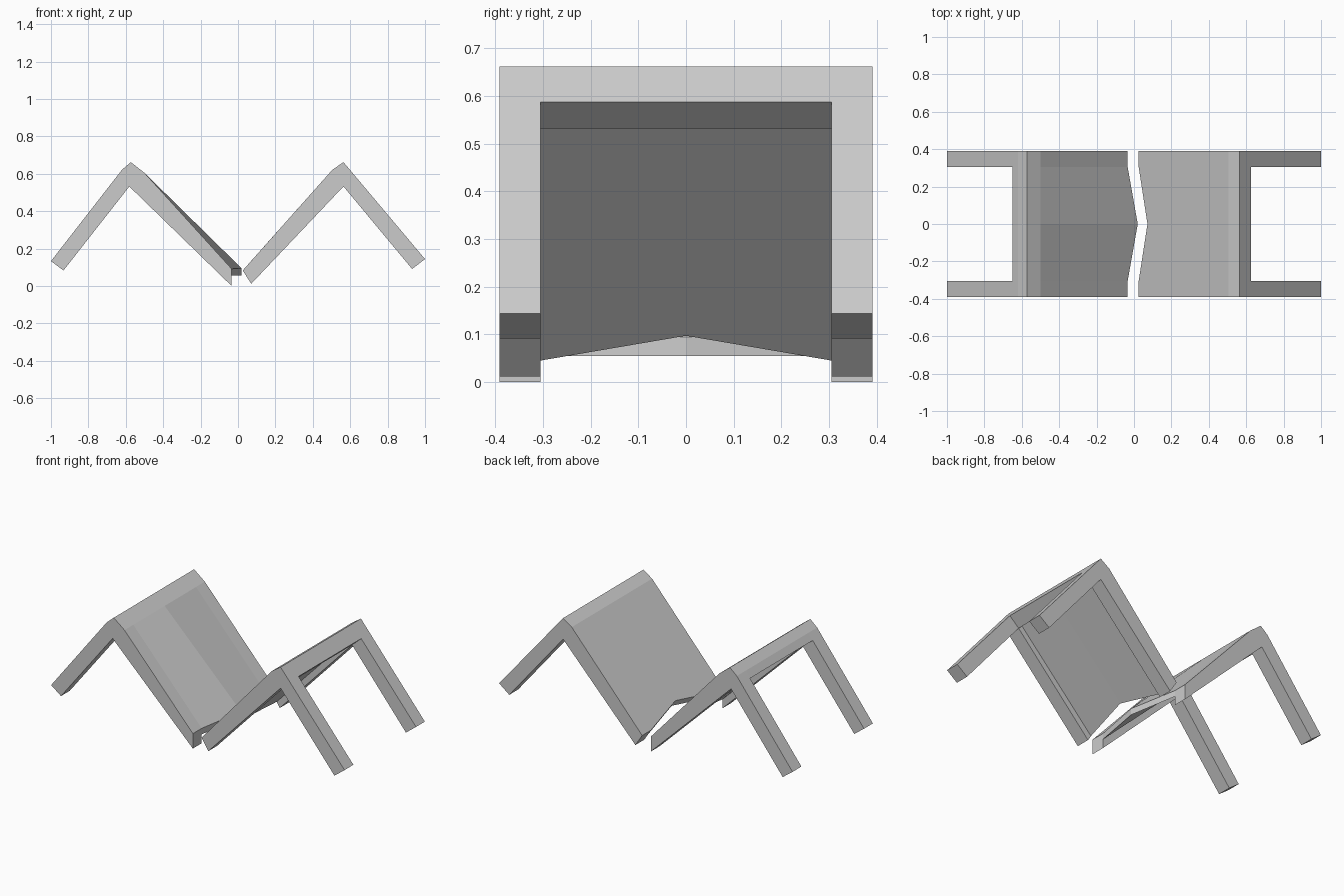
import bpy, bmesh

if "Cube" in bpy.data.objects:
    bpy.data.objects.remove(bpy.data.objects["Cube"])


def loft(name, sections):
    """Join equal-length (x, z) profiles, each placed at its own y, with end caps."""
    bm = bmesh.new()
    rings = [[bm.verts.new((x, y, z)) for x, z in prof] for y, prof in sections]
    n = len(rings[0])
    for a, b in zip(rings, rings[1:]):
        for i in range(n):
            j = (i + 1) % n
            bm.faces.new((a[i], a[j], b[j], b[i]))
    bm.faces.new(rings[0])
    bm.faces.new(rings[-1])
    bmesh.ops.recalc_face_normals(bm, faces=bm.faces)
    # split bent caps and twisted quads cleanly
    bmesh.ops.triangulate(bm, faces=[f for f in bm.faces if len(f.verts) > 4])
    mesh = bpy.data.meshes.new(name)
    bm.to_mesh(mesh)
    bm.free()
    obj = bpy.data.objects.new(name, mesh)
    bpy.context.collection.objects.link(obj)
    return obj


INNER, OUTER = 0.305, 0.391

# Bent side bars: leg, apex, long slope
left_bar = [(-1, .133), (-.62, .622), (-.573, .662), (-.5, .605),
            (-.034, .092), (-.034, 0), (-.581, .532), (-.933, .083)]
right_bar = [(1, .144), (.564, .662), (.505, .622), (.025, .083),
             (.071, .012), (.564, .532), (.931, .091)]
for side, bar in (("left", left_bar), ("right", right_bar)):
    for end, s in (("front", -1), ("back", 1)):
        loft(f"{side}_{end}_bar", [(s * INNER, bar), (s * OUTER, bar)])


# Left panel with top rail, its lower edge pushed out to a point
def left_panel(end_x, top_z):
    return [(-.65, .583), (-.62, .622), (-.573, .662), (-.5, .605),
            (end_x, top_z), (end_x, .055), (-.581, .585), (-.581, .532)]


loft("left_panel", [(-INNER, left_panel(-.034, .092)),
                    (0, left_panel(.02, .094)),
                    (INNER, left_panel(-.034, .092))])


# Right panel with top rail, its lower edge notched to match
def right_panel(top, bottom):
    return [(.626, .588), (.564, .662), (.505, .622), top, bottom,
            (.564, .58), (.564, .532)]


edge = right_panel((.025, .083), (.05, .045))
loft("right_panel", [(-INNER, edge),
                     (0, right_panel((.072, .136), (.098, .097))),
                     (INNER, edge)])
